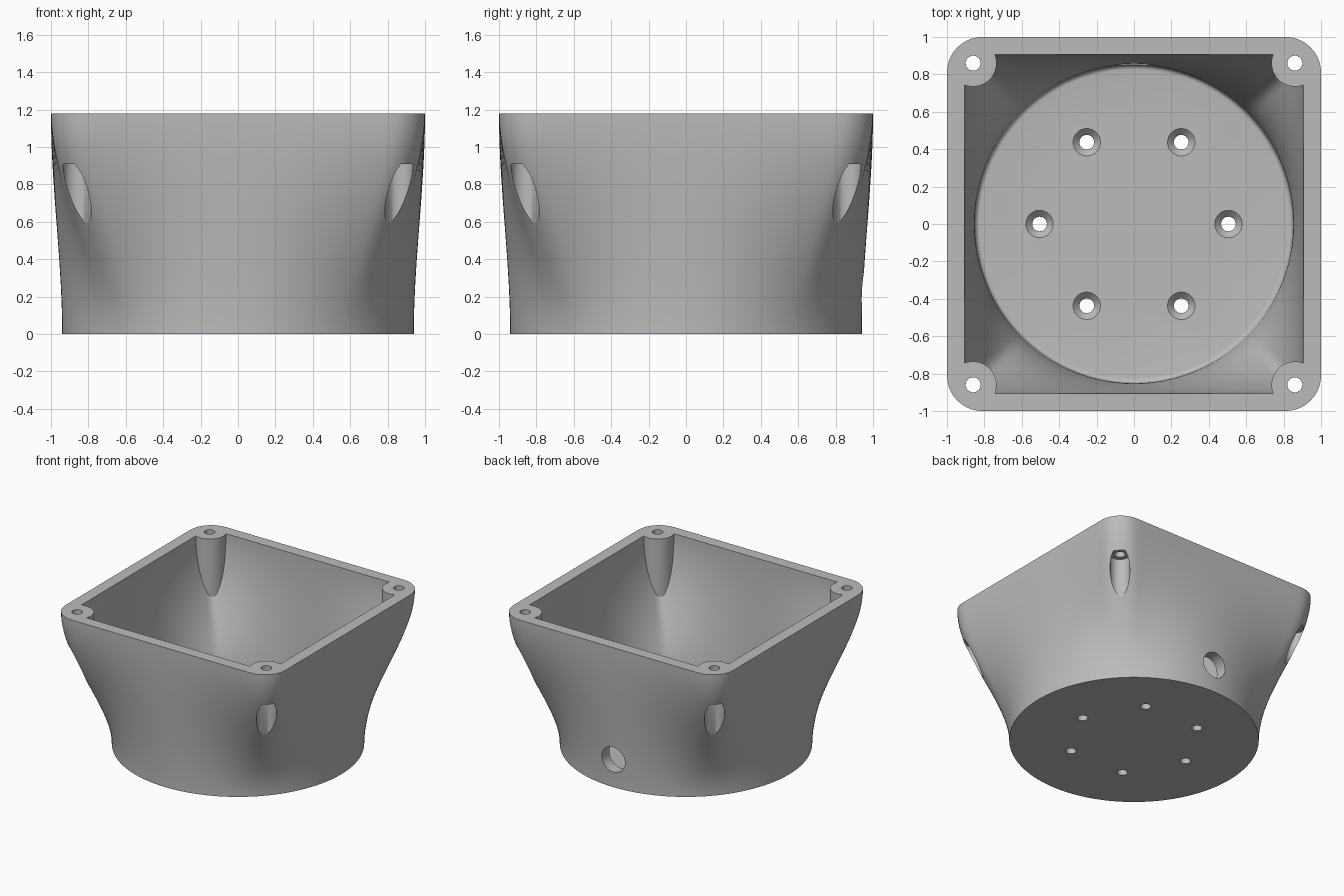
import bpy, bmesh, math
from mathutils import Matrix, Vector

cube = bpy.data.objects.get("Cube")
if cube:
    bpy.data.objects.remove(cube, do_unlink=True)

HEIGHT, FLOOR, SEGMENTS, STEPS = 1.18, 0.09, 288, 28
CORNERS = [(x, y) for x in (-0.86, 0.86) for y in (-0.86, 0.86)]

grey = bpy.data.materials.new("plain grey")
grey.use_nodes = True
grey.diffuse_color = (0.5, 0.5, 0.5, 1)
grey.node_tree.nodes["Principled BSDF"].inputs["Base Color"].default_value = grey.diffuse_color


def finish(name, bm):
    bmesh.ops.recalc_face_normals(bm, faces=bm.faces)
    mesh = bpy.data.meshes.new(name)
    bm.to_mesh(mesh)
    bm.free()
    mesh.materials.append(grey)
    obj = bpy.data.objects.new(name, mesh)
    bpy.context.collection.objects.link(obj)
    return obj


def square_radius(angle, half, corner):
    """Distance from the centre to a rounded square along a ray."""
    s, c = sorted((abs(math.cos(angle)), abs(math.sin(angle))))
    k = half - corner
    if half * s / c <= k:
        return half / c
    d = k * (c + s)
    return d + math.sqrt(d * d - 2 * k * k + corner * corner)


def loft(name, radius, half, corner, bottom, fillet=0, extra=0):
    """Solid that flows from a circle to a rounded square."""
    levels = [(bottom + (HEIGHT - bottom) * i / STEPS, 0) for i in range(STEPS + 1)]
    if fillet:
        arc = [math.pi / 2 * i / 5 for i in range(6)]
        levels = [(bottom + fillet * (1 - math.cos(a)), fillet * (1 - math.sin(a)))
                  for a in arc] + levels[1:]
    if extra:
        levels.append((HEIGHT + extra, 0))
    bm = bmesh.new()
    rings = []
    for z, inset in levels:
        t = min((z - bottom) / (HEIGHT - bottom), 1)
        t = t * t * (3 - 2 * t)
        ring = []
        for i in range(SEGMENTS):
            a = math.tau * i / SEGMENTS
            r = radius + t * (square_radius(a, half, corner) - radius) - inset
            ring.append(bm.verts.new((r * math.cos(a), r * math.sin(a), z)))
        rings.append(ring)
    for low, high in zip(rings, rings[1:]):
        for i in range(SEGMENTS):
            j = (i + 1) % SEGMENTS
            bm.faces.new((low[i], low[j], high[j], high[i]))
    bm.faces.new(rings[0][::-1])
    bm.faces.new(rings[-1])
    return finish(name, bm)


def rods(name, places, r1, r2, z1, z2, turn=Matrix()):
    """Set of upright rods or cones, optionally turned as a whole."""
    bm = bmesh.new()
    for x, y in places:
        bmesh.ops.create_cone(bm, cap_ends=True, segments=48, radius1=r1, radius2=r2, depth=z2 - z1,
                              matrix=turn @ Matrix.Translation(Vector((x, y, (z1 + z2) / 2))))
    return finish(name, bm)


def cut(target, cutter):
    mod = target.modifiers.new("cut", "BOOLEAN")
    mod.operation, mod.solver, mod.object = "DIFFERENCE", "EXACT", cutter
    bpy.context.view_layer.objects.active = target
    bpy.ops.object.modifier_apply(modifier=mod.name)
    bpy.data.objects.remove(cutter, do_unlink=True)


# Outer shell and hollow, with the corner screw bosses left standing
housing = loft("housing", 0.94, 1.0, 0.19, 0)
cavity = loft("cavity", 0.85, 0.905, 0.05, FLOOR, fillet=0.025, extra=0.1)
cut(cavity, rods("bosses", CORNERS, 0.125, 0.125, -0.2, 1.5))
cut(housing, cavity)

# Corner screw holes with wide clearance from below
cut(housing, rods("clearances", CORNERS, 0.075, 0.075, -0.2, 0.91))
cut(housing, rods("corner_holes", CORNERS, 0.04, 0.04, 0.85, 1.3))

# Six countersunk holes in the floor
floor_places = [(0.505 * math.cos(i * math.pi / 3), 0.505 * math.sin(i * math.pi / 3)) for i in range(6)]
cut(housing, rods("floor_holes", floor_places, 0.039, 0.039, -0.1, 0.2))
cut(housing, rods("countersinks", floor_places, 0.039, 0.083, FLOOR - 0.035, FLOOR + 0.01))

# Cable hole in the back wall
cut(housing, rods("cable_hole", [(0, 0.23)], 0.105, 0.105, -1.1, -0.7,
                  Matrix.Rotation(math.pi / 2, 4, "X")))

bpy.ops.object.select_all(action="DESELECT")
housing.select_set(True)
bpy.context.view_layer.objects.active = housing
bpy.ops.object.shade_smooth_by_angle(angle=math.radians(30))
